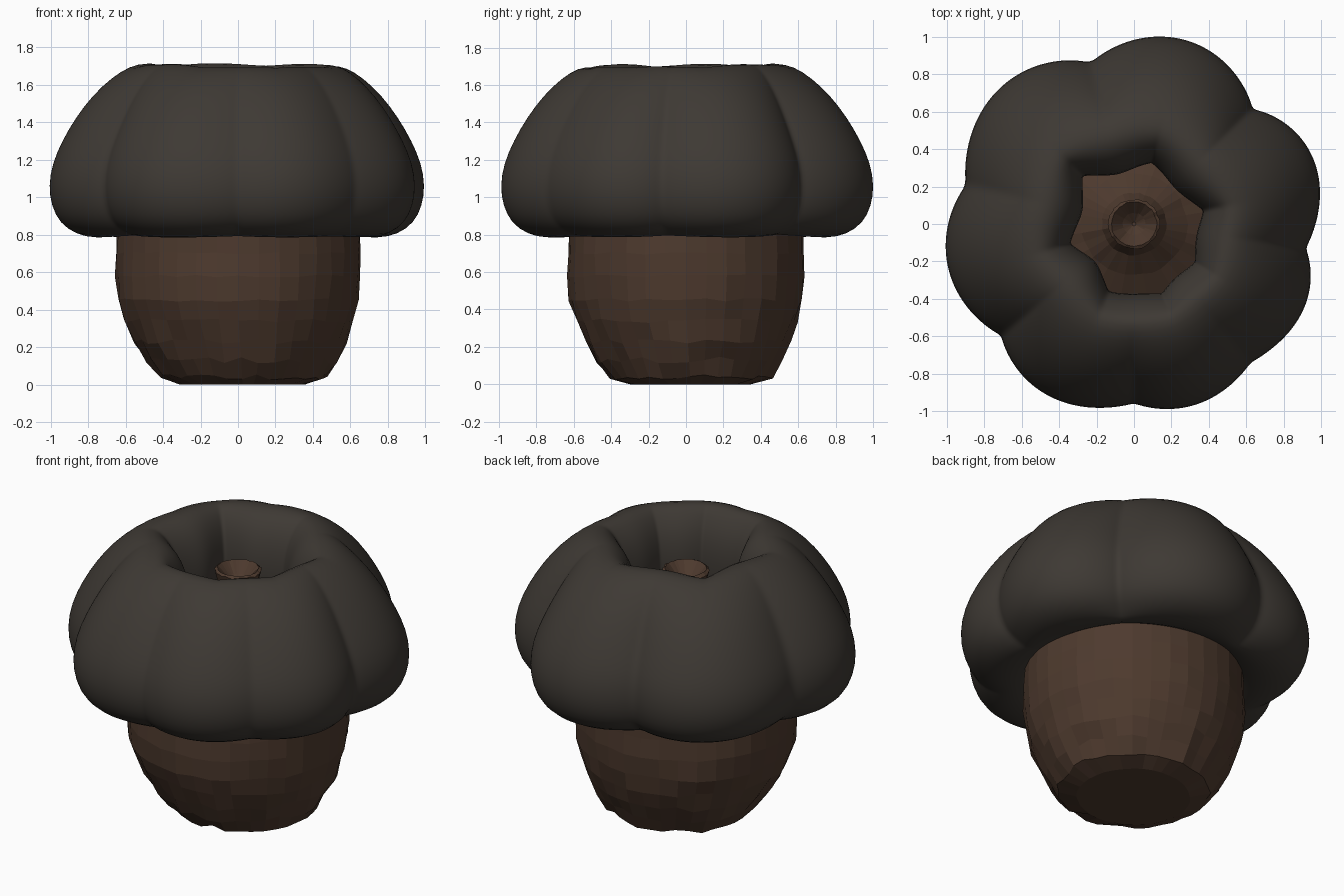
import bpy, bmesh, math, random
from math import sin, cos, pi

if "Cube" in bpy.data.objects:
    bpy.data.objects.remove(bpy.data.objects["Cube"])

random.seed(4)

def material(name, rgb):
    m = bpy.data.materials.new(name)
    m.diffuse_color = (*rgb, 1)
    m.use_nodes = True
    m.node_tree.nodes["Principled BSDF"].inputs["Base Color"].default_value = m.diffuse_color
    return m

def lathe(name, rows, n, point, mat, closed):
    """Skin rings of n points; point(row, angle) gives each position."""
    bm = bmesh.new()
    rings = [[bm.verts.new(point(r, 2 * pi * i / n)) for i in range(n)] for r in rows]
    pairs = list(zip(rings, rings[1:]))
    if closed:
        pairs.append((rings[-1], rings[0]))
    for a, b in pairs:
        for i in range(n):
            j = (i + 1) % n
            bm.faces.new((a[i], a[j], b[j], b[i]))
    if not closed:
        bm.faces.new(rings[0][::-1])
        bm.faces.new(rings[-1])
    bmesh.ops.recalc_face_normals(bm, faces=bm.faces)
    me = bpy.data.meshes.new(name)
    bm.to_mesh(me)
    bm.free()
    ob = bpy.data.objects.new(name, me)
    bpy.context.collection.objects.link(ob)
    me.materials.append(mat)
    return ob

# Creases between lobes: (degrees, crease depth, depth on the crown that follows)
OUTER = [(-140, .9, -.05), (-90, .6, 0), (-50, .5, .05), (-8, .9, 0),
         (44, 1.33, 0), (105, 1.24, 0), (167, .95, 0)]
INNER = [(-163, .75, .15), (-111, 1.0, .9), (-68, 1.15, .8), (-32, 1.0, .6),
         (11, .95, .15), (74, .6, .05), (137, .95, .1)]

def crease(angle, seams):
    """Depth at an angle: sharp at each seam, rounded over each lobe."""
    d = math.degrees(angle)
    first = (seams[0][0] + 360, *seams[0][1:])
    for (a, da, crown), (b, db, _) in zip(seams, seams[1:] + [first]):
        t = ((d - a) % 360) / (b - a)
        if t < 1:
            s = sin(pi * t) ** .9
            return (da + (db - da) * t) * (1 - s) + crown * s
    return 0

# Cap profile: radius, height, outer crease (dr, dz), inner crease (dr, dz)
CAP = [
    (.55, .86, 0, 0, 0, 0), (.66, .795, 0, .01, 0, 0), (.77, .78, -.05, .01, 0, 0),
    (.875, .80, -.09, .02, 0, 0), (.965, .86, -.105, .01, 0, 0), (1.01, .955, -.105, 0, 0, 0),
    (1.025, 1.06, -.105, 0, 0, 0), (1.005, 1.18, -.10, 0, 0, 0), (.95, 1.305, -.095, -.01, 0, 0),
    (.875, 1.43, -.08, -.02, 0, 0), (.785, 1.545, -.06, -.02, 0, 0), (.68, 1.64, -.03, -.02, 0, 0),
    (.58, 1.705, -.01, -.01, 0, -.01), (.48, 1.725, 0, 0, .03, -.03), (.40, 1.70, 0, 0, .07, -.05),
    (.335, 1.635, 0, 0, .09, -.05), (.29, 1.53, 0, 0, .105, -.03), (.27, 1.40, 0, 0, .11, -.01),
    (.275, 1.25, 0, 0, .11, 0), (.31, 1.08, 0, 0, .08, 0), (.42, .95, 0, 0, .02, 0)]

def cap_point(p, a):
    r, z, odr, odz, idr, idz = p
    o, i = crease(a, OUTER), crease(a, INNER)
    r += odr * o + idr * i
    return r * cos(a), r * sin(a), z + odz * o + idz * i

cap = lathe("lobed_cap", CAP, 180, cap_point, material("dark_cap", (.048, .041, .034)), True)
sub = cap.modifiers.new("smooth", "SUBSURF")
sub.levels = sub.render_levels = 1
for f in cap.data.polygons:
    f.use_smooth = True

# Stalk: rough carved body that tapers through the hole to a small flared stub
# Each row: radius, height, roughness
STALK = [
    (.33, .0, .004), (.44, .04, .012), (.50, .13, .014), (.555, .23, .012), (.60, .34, .01),
    (.635, .45, .008), (.645, .58, .006), (.645, .70, .006), (.64, .85, .004), (.56, 1.0, .004),
    (.42, 1.11, .006), (.28, 1.19, .006), (.17, 1.28, .004), (.105, 1.40, .003),
    (.135, 1.515, .005), (.12, 1.525, .003), (.06, 1.46, .002), (.01, 1.42, 0)]

def stalk_point(p, a):
    r, z, j = p
    r += random.uniform(-j, j)
    shift = .025 * max(0, 1 - z / .4)
    lift = random.uniform(-j, j) * 1.2 if z > .02 else 0
    return r * 1.01 * cos(a) + shift, r * .98 * sin(a) + shift, z + lift

lathe("stalk", STALK, 36, stalk_point, material("brown_stalk", (.075, .042, .027)), False)
